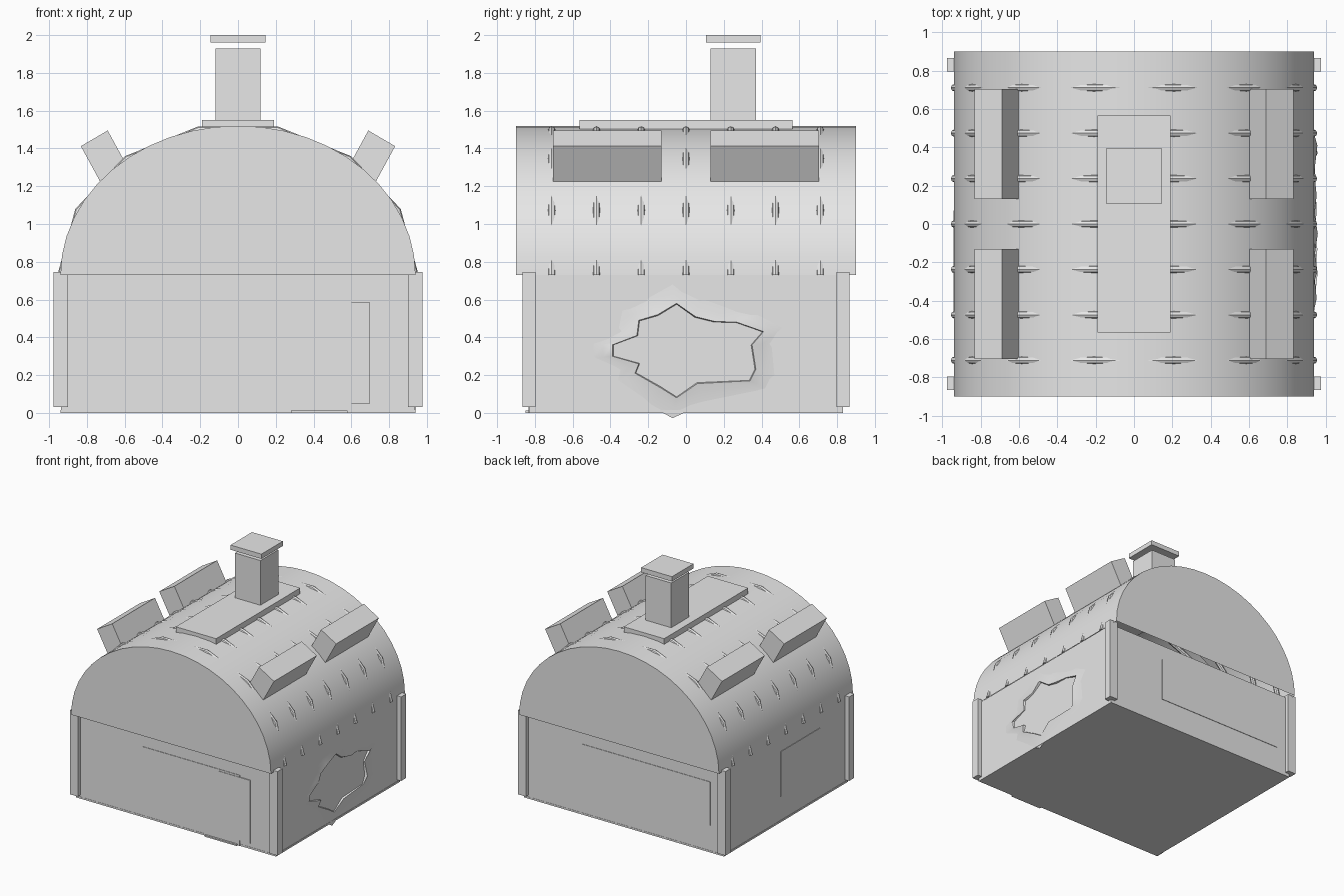
import bpy
import bmesh
from math import sin, cos, pi, atan2, radians
from mathutils import Vector

cube = bpy.data.objects.get("Cube")
if cube:
    bpy.data.objects.remove(cube, do_unlink=True)

GREY = (0.8, 0.8, 0.8, 1)
grey = bpy.data.materials.new("plain grey")
grey.use_nodes = True
grey.diffuse_color = GREY
grey.node_tree.nodes["Principled BSDF"].inputs["Base Color"].default_value = GREY

RX, RZ, EAVE = 0.94, 0.79, 0.73      # roof radii and eave height
WX, WY = 0.937, 0.83                 # wall half sizes


def finish(name, bm, smooth=False):
    bmesh.ops.recalc_face_normals(bm, faces=bm.faces)
    mesh = bpy.data.meshes.new(name)
    bm.to_mesh(mesh)
    bm.free()
    mesh.materials.append(grey)
    ob = bpy.data.objects.new(name, mesh)
    bpy.context.collection.objects.link(ob)
    if smooth:
        bpy.ops.object.select_all(action='DESELECT')
        ob.select_set(True)
        bpy.context.view_layer.objects.active = ob
        bpy.ops.object.shade_smooth_by_angle(angle=radians(40))
    return ob


def box(name, x, y, z):
    """Box given as (min, max) along each axis."""
    bm = bmesh.new()
    bmesh.ops.create_cube(bm, size=1)
    for v in bm.verts:
        v.co = Vector([a[0] if c < 0 else a[1] for c, a in zip(v.co, (x, y, z))])
    return finish(name, bm)


def loft(name, rings, closed, caps=False, smooth=True):
    """Skin a list of point rings; closed joins each ring end to end."""
    bm = bmesh.new()
    rows = [[bm.verts.new(p) for p in ring] for ring in rings]
    n = len(rows[0])
    for a, b in zip(rows, rows[1:]):
        for i in range(n if closed else n - 1):
            j = (i + 1) % n
            bm.faces.new((a[i], a[j], b[j], b[i]))
    if caps:
        bm.faces.new(rows[0])
        bm.faces.new(rows[-1])
    return finish(name, bm, smooth)


# Walls and base
box("walls", (-WX, WX), (-WY, WY), (0.015, EAVE))
box("base_slab", (-0.94, 0.94), (-WY - 0.002, WY + 0.002), (0, 0.015))

# Corner posts
for sx, side in ((1, "left"), (-1, "right")):
    for sy, end in ((-1, "front"), (1, "back")):
        box(f"corner_post_{end}_{side}", sorted((sx * 0.90, sx * 0.977)),
            sorted((sy * 0.797, sy * 0.865)), (0.03, 0.745))

# Barrel roof, open underneath
SEG = 24
rings = [[(RX * cos(pi * i / SEG), y, EAVE + RZ * sin(pi * i / SEG))
          for i in range(SEG + 1)] for y in (-0.9, 0.9)]
loft("barrel_roof", rings, closed=False, caps=True)

# Coarse arched ribs whose corners poke through the roof
for k in range(7):
    y = (k - 3) * 0.237
    rings = []
    for i in range(8):
        t = pi * i / 7
        rings.append([((RX - 0.004 + 0.02 * cos(p)) * cos(t), y + 0.02 * sin(p),
                       EAVE + (RZ - 0.004 + 0.02 * cos(p)) * sin(t))
                      for p in [2 * pi * j / 8 for j in range(8)]])
    loft(f"roof_rib_{k + 1}", rings, closed=True, caps=True)

# Ridge plate and chimney
box("ridge_plate", (-0.19, 0.19), (-0.565, 0.565), (1.49, 1.55))
box("chimney", (-0.12, 0.12), (0.13, 0.37), (1.5, 1.93))
box("chimney_cap", (-0.145, 0.145), (0.107, 0.395), (1.96, 2.0))

# Tilted roof boxes, two on each slope
for sx, side in ((1, "left"), (-1, "right")):
    for y0, y1, end in ((-0.705, -0.13, "front"), (0.13, 0.705, "back")):
        section = [(0.69, 1.495), (0.832, 1.412), (0.73, 1.225), (0.588, 1.308)]
        loft(f"roof_box_{end}_{side}",
             [[(sx * x, y, z) for x, z in section] for y in (y0, y1)],
             closed=True, caps=True, smooth=False)

# Front opening, door and step
T = 0.004
box("front_window", (-0.31, 0.265), (-WY - T, -WY), (0.24, 0.6))
box("doorway", (0.265, 0.6), (-WY - T, -WY), (0.0, 0.6))
box("door_edge", (0.6, 0.7), (-WY - 2 * T, -WY), (0.05, 0.585))
box("door_head", (0.405, 0.6), (-WY - 2 * T, -WY), (0.575, 0.585))
box("door_step", (0.28, 0.58), (-WY - 0.02, -WY), (0, 0.012))

# Back and side windows
box("back_window", (-0.81, 0.4), (WY, WY + T), (0.23, 0.6))
box("side_window", (-WX - T, -WX), (-0.46, 0.07), (0.22, 0.6))

# Torn rim of the breach in the side wall
rim = [(-0.05, 0.58), (0.05, 0.51), (0.15, 0.485), (0.27, 0.48), (0.41, 0.43),
       (0.35, 0.36), (0.37, 0.23), (0.34, 0.17), (0.06, 0.155), (-0.05, 0.08),
       (-0.13, 0.13), (-0.27, 0.21), (-0.25, 0.26), (-0.39, 0.30), (-0.39, 0.36),
       (-0.26, 0.41), (-0.25, 0.49), (-0.15, 0.52)]
lift = [0.022, 0.006, 0.016, 0.004, 0.02, 0.008]


def rim_ring(grow, rise):
    pts = []
    for i, (y, z) in enumerate(rim):
        a = atan2(z - 0.34, y)
        pts.append((WX + rise(lift[i % len(lift)]), y + grow * cos(a), z + grow * sin(a)))
    return pts


loft("torn_wall_rim", [rim_ring(0.11, lambda h: -0.001),
                       rim_ring(0.05, lambda h: 0.3 * h),
                       rim_ring(0.0, lambda h: h),
                       rim_ring(-0.006, lambda h: -0.001)], closed=True)
